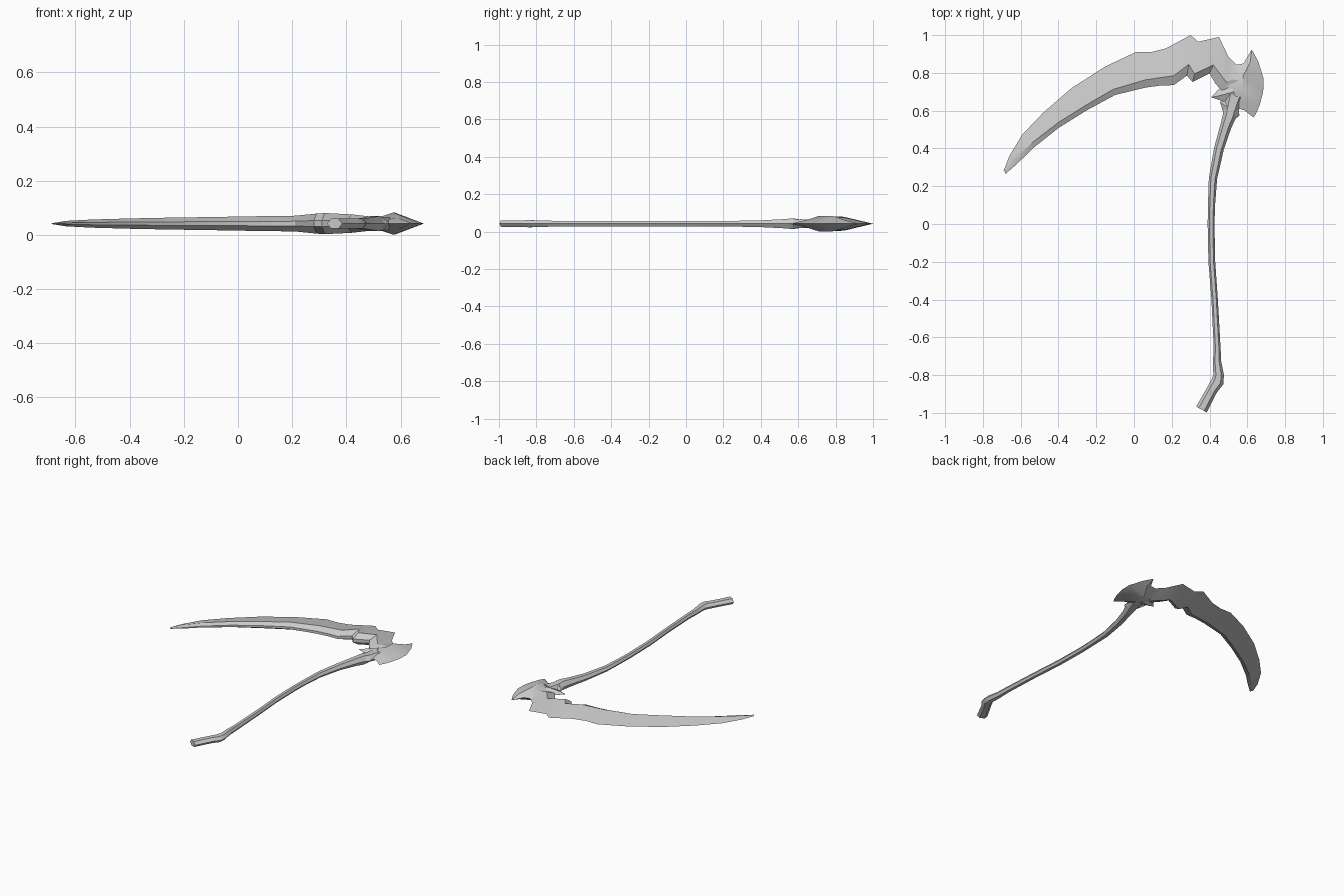
import bpy, bmesh, math
from mathutils import Vector

ZC = 0.042  # mid-plane height of the flat-lying weapon


def loft(name, rings, angle=40):
    """Skin a list of equal-length closed rings and cap both ends."""
    bm = bmesh.new()
    rows = [[bm.verts.new((x, y, z + ZC)) for x, y, z in r] for r in rings]
    n = len(rows[0])
    for a, b in zip(rows, rows[1:]):
        for i in range(n):
            j = (i + 1) % n
            bm.faces.new((a[i], a[j], b[j], b[i]))
    bm.faces.new(rows[0])
    bm.faces.new(rows[-1])
    bmesh.ops.remove_doubles(bm, verts=bm.verts, dist=0.0005)
    bmesh.ops.recalc_face_normals(bm, faces=bm.faces)
    me = bpy.data.meshes.new(name)
    bm.to_mesh(me)
    bm.free()
    ob = bpy.data.objects.new(name, me)
    bpy.context.collection.objects.link(ob)
    bpy.ops.object.select_all(action='DESELECT')
    ob.select_set(True)
    bpy.context.view_layer.objects.active = ob
    bpy.ops.object.shade_smooth_by_angle(angle=math.radians(angle))
    return ob


def tube(name, path, sides=6):
    """Flattened polygonal tube; path points are x, y, half width, half height."""
    pts = [Vector(p[:2]) for p in path]
    rings = []
    for k, (x, y, w, h) in enumerate(path):
        t = (pts[min(k + 1, len(pts) - 1)] - pts[max(k - 1, 0)]).normalized()
        ring = []
        for i in range(sides):
            a = math.tau * i / sides
            ring.append((x + t.y * w * math.cos(a), y - t.x * w * math.cos(a),
                         h * math.sin(a) / math.sin(math.tau / 6)))
        rings.append(ring)
    return loft(name, rings)


# Blade: thin outer edge, thick ridge, bevelled inner edge
outer = [(-.69, .282), (-.66, .36), (-.59, .475), (-.48, .59), (-.33, .72), (-.15, .835),
         (.01, .91), (.09, .91), (.17, .93), (.30, 1.0), (.34, .965), (.45, .99),
         (.50, .885), (.54, .845), (.59, .83)]
ridge = [(-.685, .28), (-.635, .34), (-.54, .43), (-.40, .538), (-.25, .632), (-.11, .713),
         (.06, .763), (.14, .775), (.21, .785), (.29, .845), (.32, .795), (.42, .842),
         (.49, .75), (.52, .765), (.56, .76)]
inner = [(-.68, .265), (-.62, .318), (-.53, .405), (-.40, .508), (-.25, .602), (-.10, .683),
         (.06, .722), (.14, .733), (.21, .735), (.28, .785), (.31, .752), (.40, .797),
         (.43, .745), (.46, .71), (.53, .70)]
thick = [.002, .010, .015, .019, .022, .024, .027, .028, .029, .037, .039, .034, .026, .025, .025]
loft("blade", [[(*o, 0), (*r, h), (*i, .3 * h), (*i, -.3 * h), (*r, -h)]
               for o, r, i, h in zip(outer, ridge, inner, thick)], 30)

# Crescent head behind the blade: left edge, ridge, right edge, half thickness
head = [((.622, .922), (.623, .922), (.625, .921), .001),
        ((.58, .85), (.615, .855), (.658, .86), .018),
        ((.53, .84), (.578, .785), (.686, .77), .041),
        ((.45, .745), (.573, .71), (.684, .70), .041),
        ((.475, .635), (.59, .65), (.667, .635), .022),
        ((.585, .602), (.62, .60), (.648, .588), .010),
        ((.630, .566), (.631, .565), (.633, .564), .001)]
loft("head", [[(*l, 0), (*m, h), (*r, 0), (*m, -h)] for l, m, r, h in head])

# Small thorn pointing inward from the head
loft("thorn", [[(.409, .671, 0), (.410, .671, .001), (.411, .670, 0), (.410, .671, -.001)],
               [(.44, .705, 0), (.455, .68, .014), (.47, .65, 0), (.455, .68, -.014)],
               [(.50, .76, 0), (.53, .70, .028), (.54, .63, 0), (.53, .70, -.028)]])

# Shaft with bent grip
tube("shaft", [(.357, -.982, .032, .018), (.415, -.875, .029, .018), (.442, -.835, .034, .019),
               (.448, -.80, .028, .018), (.440, -.73, .022, .016), (.440, -.65, .018, .015),
               (.427, -.40, .017, .014), (.412, -.20, .018, .014), (.408, 0, .018, .014),
               (.411, .11, .019, .014), (.418, .24, .022, .015), (.450, .40, .026, .018),
               (.487, .52, .030, .024), (.505, .57, .036, .028), (.515, .61, .040, .022),
               (.535, .68, .050, .024)])

# Two collar barbs where the shaft meets the head
for name, tip, a, b in [("collar_barb_left", (.455, .648), (.475, .58), (.52, .65)),
                        ("collar_barb_right", (.557, .575), (.515, .535), (.55, .64))]:
    mx, my = (a[0] + b[0]) / 2, (a[1] + b[1]) / 2
    loft(name, [[(*tip, 0), (tip[0], tip[1], .001), (tip[0] + .001, tip[1], 0), (tip[0], tip[1], -.001)],
                [(*a, 0), (mx, my, .025), (*b, 0), (mx, my, -.025)]])
